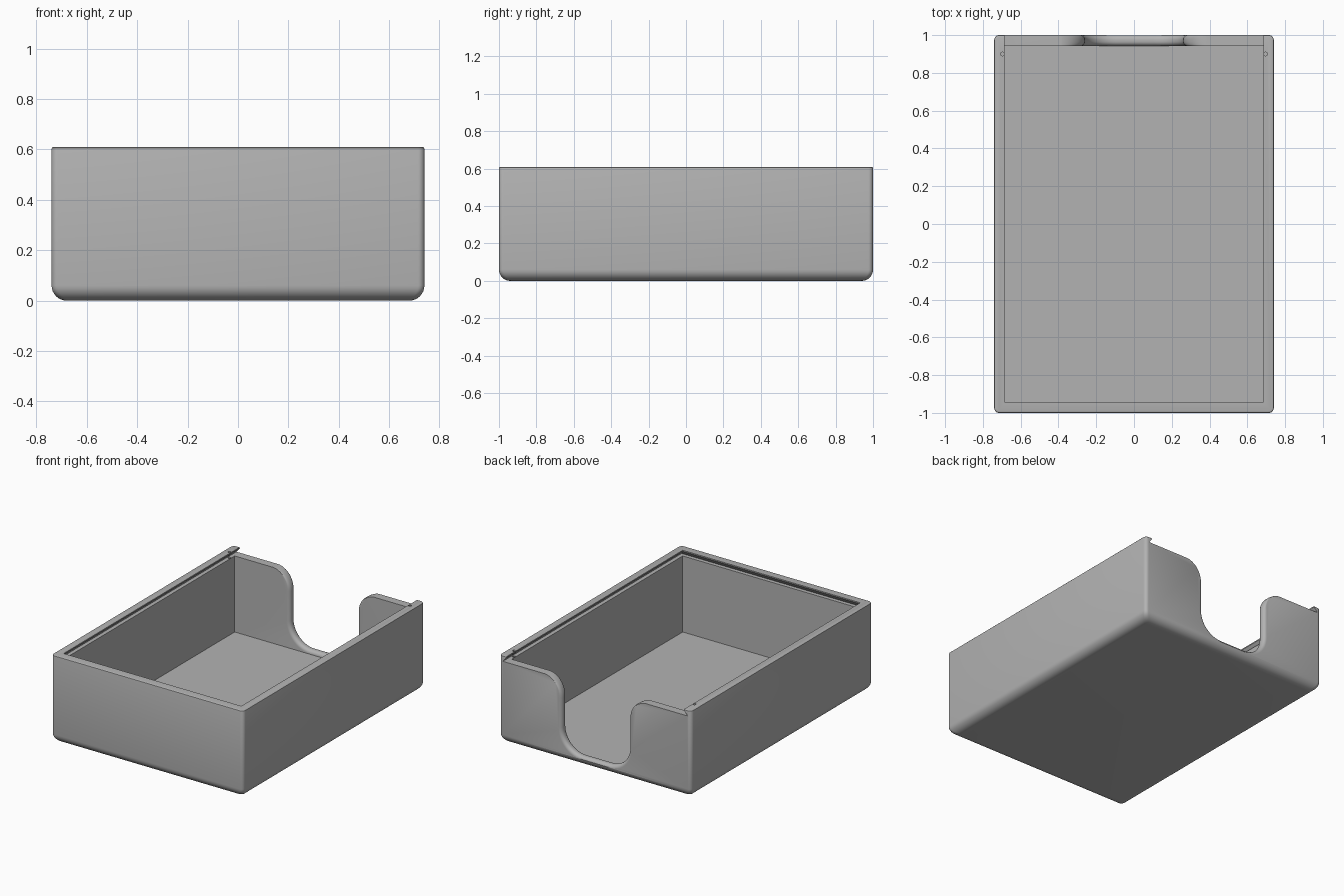
import bpy, bmesh
from math import sin, cos, pi

if "Cube" in bpy.data.objects:
    bpy.data.objects.remove(bpy.data.objects["Cube"])

HX, HY, H = 0.74, 1.0, 0.61        # outer half width, half depth, height
IX, IY, FLOOR = 0.685, 0.942, 0.04  # cavity
LEDGE = 0.57                        # floor of the lid groove

grey = bpy.data.materials.new("plain grey")
grey.use_nodes = True
colour = (0.45, 0.45, 0.45, 1)
grey.diffuse_color = colour
grey.node_tree.nodes["Principled BSDF"].inputs["Base Color"].default_value = colour


def loft(name, rings):
    """Skin a list of equal-length point rings and cap both ends."""
    bm = bmesh.new()
    loops = [[bm.verts.new(p) for p in ring] for ring in rings]
    n = len(loops[0])
    for a, b in zip(loops, loops[1:]):
        for i in range(n):
            j = (i + 1) % n
            bm.faces.new((a[i], a[j], b[j], b[i]))
    bm.faces.new(loops[0])
    bm.faces.new(loops[-1])
    bmesh.ops.recalc_face_normals(bm, faces=bm.faces)
    mesh = bpy.data.meshes.new(name)
    bm.to_mesh(mesh)
    bm.free()
    mesh.materials.append(grey)
    obj = bpy.data.objects.new(name, mesh)
    bpy.context.collection.objects.link(obj)
    return obj


def rounded_ring(inset, z, r=0.025, steps=5):
    hx, hy = HX - inset - r, HY - inset - r
    points = []
    for k, (sx, sy) in enumerate([(1, 1), (-1, 1), (-1, -1), (1, -1)]):
        for i in range(steps + 1):
            a = (k + i / steps) * pi / 2
            points.append((sx * hx + r * cos(a), sy * hy + r * sin(a), z))
    return points


def rect_ring(hx, y0, y1, z):
    return [(-hx, y0, z), (hx, y0, z), (hx, y1, z), (-hx, y1, z)]


def notch_ring(d, y, steps=12):
    """Finger notch outline grown by d, fading to nothing at the top flare."""
    half, low, r_low, r_top = 0.26, 0.066, 0.16, 0.14
    top = LEDGE + 0.001
    side = [(half + r_top, H + 0.2)]
    for i in range(steps + 1):
        a = pi / 2 * (1 + i / steps)
        r = r_top - d * (1 - sin(a))
        side.append((half + r_top + r * cos(a), top - r_top + r * sin(a)))
    for i in range(steps + 1):
        a = -pi / 2 * i / steps
        r = r_low + d
        side.append((half - r_low + r * cos(a), low + r_low + r * sin(a)))
    outline = side + [(-x, z) for x, z in reversed(side)]
    return [(x, y, z) for x, z in outline]


# Outer shell: rounded underside, straight walls, softened rim
R, RIM = 0.06, 0.008
rings = []
for i in range(9):
    a = pi / 2 * i / 8
    rings.append(rounded_ring(R * (1 - sin(a)), R * (1 - cos(a))))
for i in range(4):
    a = pi / 2 * i / 3
    rings.append(rounded_ring(RIM * (1 - cos(a)), H - RIM * (1 - sin(a))))
box = loft("open_box", rings)

# Cavity
cutters = [loft("cavity_cutter", [rect_ring(IX, -IY, IY, z) for z in (FLOOR, H - 0.02)])]

# Dovetail groove for a sliding lid, open at the back
UNDER = 0.027
cutters.append(loft("groove_cutter", [
    rect_ring(IX + UNDER, -IY - UNDER, HY + 0.1, LEDGE),
    rect_ring(IX, -IY, HY + 0.1, H - 0.008),
    rect_ring(IX, -IY, HY + 0.1, H + 0.1)]))

# Finger notch with rounded lips on both faces of the back wall
E = 0.025
sections = [notch_ring(E, IY - 0.02)]
for i in range(7):
    a = pi / 2 * i / 6
    sections.append(notch_ring(E * (1 - sin(a)), IY + E * (1 - cos(a))))
for i in range(7):
    a = pi / 2 * i / 6
    sections.append(notch_ring(E * (1 - cos(a)), HY - E * (1 - sin(a))))
sections.append(notch_ring(E, HY + 0.05))
cutters.append(loft("notch_cutter", sections))

# Small catch holes through the rim
for s in (-1, 1):
    cutters.append(loft("catch_cutter", [
        [(s * 0.696 + 0.01 * cos(i * pi / 6), 0.9 + 0.01 * sin(i * pi / 6), z)
         for i in range(12)] for z in (LEDGE - 0.01, H + 0.1)]))

bpy.ops.object.select_all(action='DESELECT')
box.select_set(True)
bpy.context.view_layer.objects.active = box
for cutter in cutters:
    cutter.hide_render = True
    mod = box.modifiers.new(cutter.name, 'BOOLEAN')
    mod.operation = 'DIFFERENCE'
    mod.solver = 'EXACT'
    mod.object = cutter
    bpy.ops.object.modifier_apply(modifier=mod.name)
    bpy.data.objects.remove(cutter)

bpy.ops.object.shade_smooth_by_angle(angle=pi / 6)
